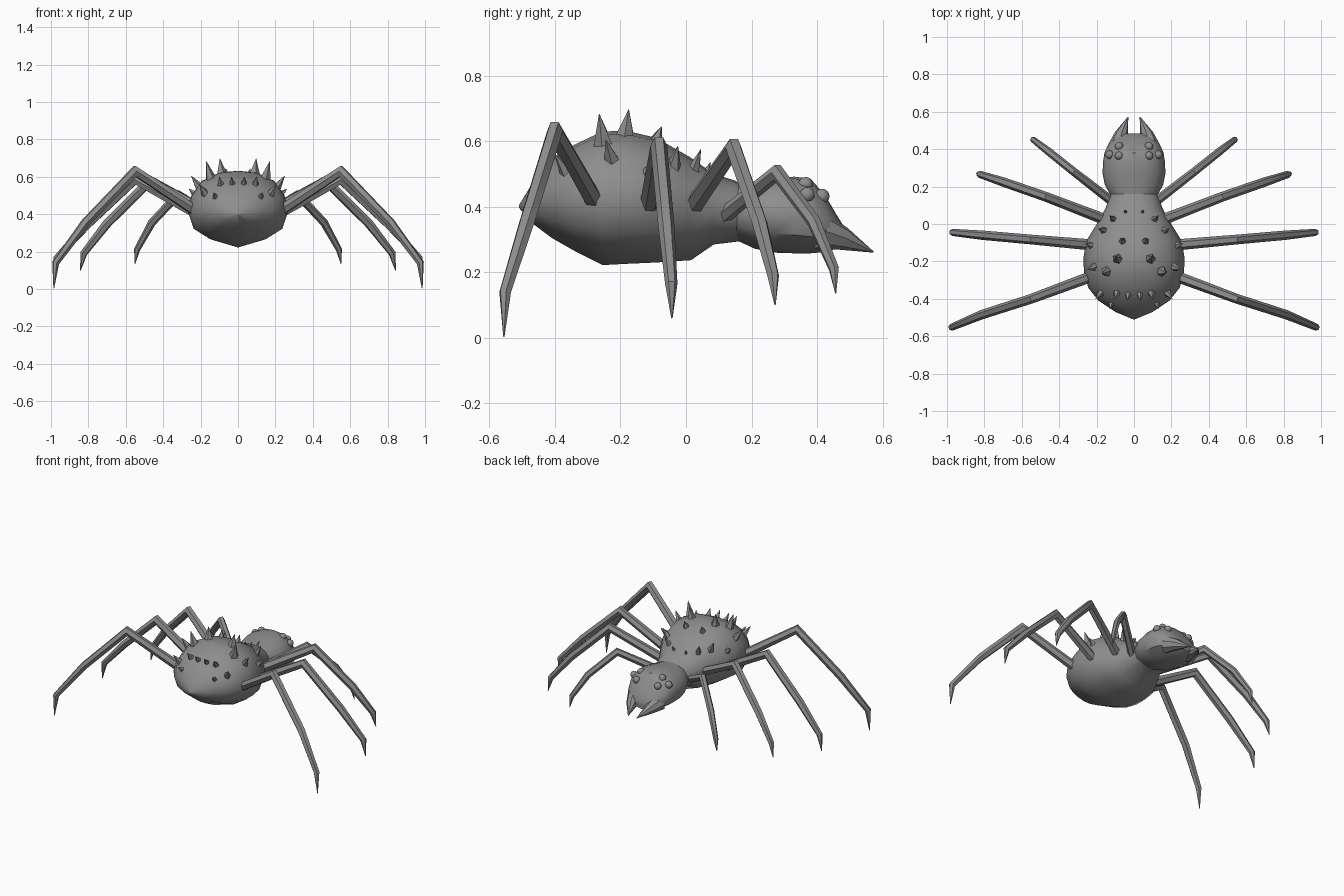
import bpy, bmesh, math
from mathutils import Vector

if "Cube" in bpy.data.objects:
    bpy.data.objects.remove(bpy.data.objects["Cube"])

GREY = bpy.data.materials.new("spider grey")
GREY.diffuse_color = (0.27, 0.27, 0.27, 1)
GREY.use_nodes = True
GREY.node_tree.nodes["Principled BSDF"].inputs["Base Color"].default_value = GREY.diffuse_color


def finish(name, bm, angle=40):
    bmesh.ops.recalc_face_normals(bm, faces=bm.faces[:])
    me = bpy.data.meshes.new(name)
    bm.to_mesh(me)
    bm.free()
    ob = bpy.data.objects.new(name, me)
    bpy.context.collection.objects.link(ob)
    me.materials.append(GREY)
    bpy.ops.object.select_all(action='DESELECT')
    ob.select_set(True)
    bpy.context.view_layer.objects.active = ob
    bpy.ops.object.shade_smooth_by_angle(angle=math.radians(angle))
    return ob


def loft(name, rings, angle=40):
    """Skin a list of closed rings and cap both ends."""
    bm = bmesh.new()
    loops = [[bm.verts.new(p) for p in ring] for ring in rings]
    n = len(loops[0])
    for a, b in zip(loops, loops[1:]):
        for i in range(n):
            j = (i + 1) % n
            bm.faces.new((a[i], a[j], b[j], b[i]))
    bm.faces.new(loops[0])
    bm.faces.new(loops[-1])
    return finish(name, bm, angle)


def tube(name, path, radii, sides=6, angle=40):
    """Tapered limb with mitred joints along a path."""
    pts = [Vector(p) for p in path]
    run = pts[-1] - pts[0]
    side = Vector((-run.y, run.x, 0)).normalized()
    rings = []
    for i, (p, r) in enumerate(zip(pts, radii)):
        before = (p - pts[max(i - 1, 0)]).normalized()
        after = (pts[min(i + 1, len(pts) - 1)] - p).normalized()
        t = (before + after).normalized()
        miter = 1 / max(0.6, t.dot(after if i == 0 else before))
        up = t.cross(side).normalized()
        rings.append([p + side * (r * math.cos(a)) + up * (r * miter * math.sin(a))
                      for a in [math.tau * k / sides for k in range(sides)]])
    return loft(name, rings, angle)


def mirrored(points, s):
    return [(x * s, y, z) for x, y, z in points]


# body cross-section, right half from belly to back
HALF = [(0, -1), (.55, -.78), (.88, -.5), (1, 0), (.92, .38), (.72, .74), (.38, .95), (0, 1)]
SECTION = HALF + [(-x, z) for x, z in HALF[-2:0:-1]]


def body_part(name, stations, angle=40):
    rings = []
    for y, w, low, mid, top in stations:
        rings.append([(x * w, y, mid + z * ((top - mid) if z > 0 else (mid - low)))
                      for x, z in SECTION])
    return loft(name, rings, angle)


# abdomen: y, half width, bottom, widest height, top
body_part("abdomen", [
    (-.51, .004, .397, .40, .405), (-.47, .10, .35, .41, .47), (-.41, .19, .305, .42, .545),
    (-.34, .245, .265, .42, .59), (-.255, .268, .222, .42, .63), (-.18, .27, .226, .42, .632),
    (-.09, .255, .23, .42, .61), (.015, .19, .237, .41, .55), (.085, .152, .285, .40, .50),
    (.15, .13, .293, .39, .48), (.20, .11, .30, .385, .45)])

# head
body_part("head", [
    (.13, .11, .30, .385, .47), (.165, .132, .293, .385, .475), (.21, .156, .272, .38, .478),
    (.27, .168, .26, .375, .488), (.33, .166, .258, .37, .492), (.38, .158, .258, .36, .486),
    (.425, .138, .262, .345, .435), (.46, .105, .272, .325, .375), (.485, .06, .285, .31, .335)])

# legs: base, knee, shin, ankle, tip
LEGS = {
    "back_leg": [(.20, -.27, .40), (.55, -.40, .63), (.815, -.485, .355), (.975, -.552, .14), (.985, -.556, .003)],
    "mid_back_leg": [(.19, -.115, .385), (.55, -.083, .585), (.81, -.06, .34), (.97, -.045, .165), (.985, -.043, .06)],
    "mid_front_leg": [(.12, .01, .385), (.47, .145, .58), (.70, .225, .35), (.825, .266, .19), (.842, .272, .10)],
    "front_leg": [(.09, .10, .36), (.32, .278, .505), (.46, .39, .355), (.54, .452, .21), (.551, .457, .135)],
}
for name, path in LEGS.items():
    k = .85 if name == "front_leg" else 1
    for s, tag in ((1, "right"), (-1, "left")):
        tube(f"{tag}_{name}", mirrored(path, s), [r * k for r in (.03, .026, .025, .019, .002)])

# fangs
for s, tag in ((1, "right"), (-1, "left")):
    tube(f"{tag}_fang", mirrored([(.085, .41, .325), (.068, .48, .303), (.032, .572, .262)], s),
         (.055, .036, .002), 8)

# eyes, three on each side
for s, tag in ((1, "right"), (-1, "left")):
    for i, p in enumerate(mirrored([(.08, .415, .432), (.08, .365, .468), (.13, .37, .437)], s)):
        bm = bmesh.new()
        bmesh.ops.create_uvsphere(bm, u_segments=12, v_segments=8, radius=.023)
        bmesh.ops.translate(bm, verts=bm.verts[:], vec=p)
        finish(f"{tag}_eye_{i + 1}", bm, 60)

# back spikes: base, tip, base radius
SPIKES = [
    ((.085, -.19, .59), (.097, -.175, .697), .038),
    ((.14, -.25, .57), (.17, -.265, .683), .036),
    ((.19, -.22, .52), (.25, -.245, .605), .034),
    ((.21, -.12, .49), (.262, -.105, .535), .03),
    ((.06, -.10, .58), (.065, -.075, .645), .03),
    ((.15, -.04, .51), (.19, -.025, .585), .028),
    ((.10, .015, .49), (.13, .045, .575), .026),
    ((.04, .05, .48), (.05, .075, .535), .02),
    ((.09, -.36, .55), (.10, -.40, .60), .024),
    ((.03, -.37, .555), (.035, -.41, .60), .02),
    ((.17, -.36, .50), (.205, -.40, .56), .026),
    ((.12, -.42, .49), (.13, -.455, .515), .018),
]
for s, tag in ((1, "right"), (-1, "left")):
    for i, (base, tip, r) in enumerate(SPIKES):
        a, b = (Vector(p) for p in mirrored([base, tip], s))
        tube(f"{tag}_spike_{i + 1}", [a, b], (r, .001), 5, 30)
